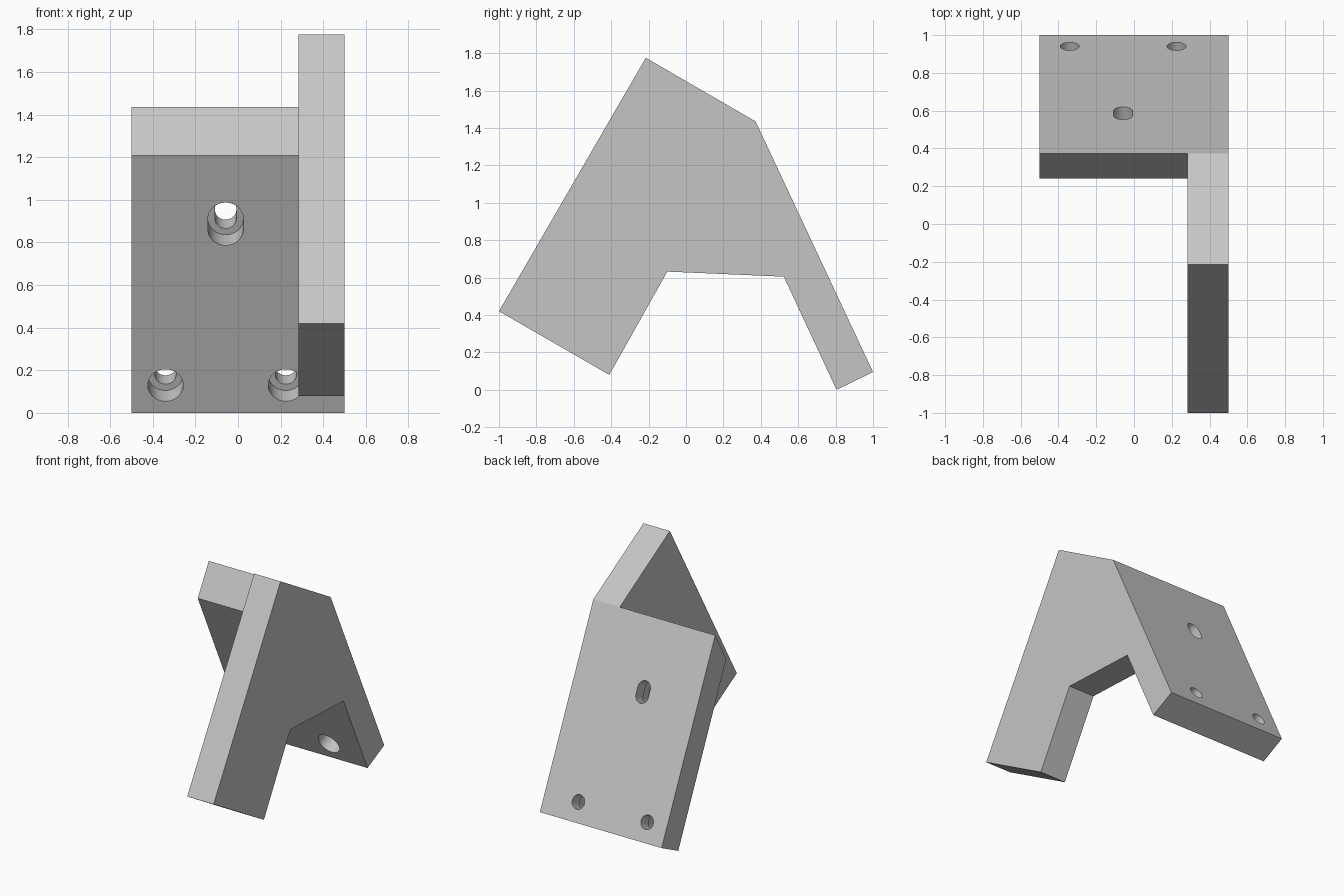
import bpy
import bmesh
from math import cos, sin, tau
from mathutils import Matrix, Vector

cube = bpy.data.objects.get("Cube")
if cube:
    bpy.data.objects.remove(cube, do_unlink=True)

grey = bpy.data.materials.new("plain_grey")
grey.use_nodes = True
grey.diffuse_color = (0.56, 0.56, 0.56, 1)
grey.node_tree.nodes["Principled BSDF"].inputs["Base Color"].default_value = (0.56, 0.56, 0.56, 1)


def make_object(name, bm):
    bmesh.ops.recalc_face_normals(bm, faces=bm.faces)
    mesh = bpy.data.meshes.new(name)
    bm.to_mesh(mesh)
    bm.free()
    mesh.materials.append(grey)
    obj = bpy.data.objects.new(name, mesh)
    bpy.context.collection.objects.link(obj)
    return obj


# Side profile of the bracket as (y, z), and the inner top edge of the sloping plate
front_low, peak, back_top, heel = (-1, 0.42), (-0.215, 1.775), (0.372, 1.435), (1, 0.095)
toe, arch_back, arch_front, front_toe = (0.805, 0), (0.523, 0.605), (-0.1, 0.632), (-0.41, 0.08)
inner_top = (0.242, 1.208)
LEFT, STEP, RIGHT = 0.5, 0.283, -0.5

bm = bmesh.new()
corners = {}


def corner(x, p):
    if (x, p) not in corners:
        corners[x, p] = bm.verts.new((x, *p))
    return corners[x, p]


def face(*points):
    bm.faces.new([corner(x, p) for x, p in points])


# Flat sides of the upright plate and the sloping plate
face(*[(LEFT, p) for p in (front_low, peak, back_top, heel, toe, arch_back, arch_front, front_toe)])
face(*[(STEP, p) for p in (front_low, peak, back_top, inner_top, arch_back, arch_front, front_toe)])
face(*[(RIGHT, p) for p in (back_top, heel, toe, inner_top)])

# Rim of the upright plate
for a, b in ((front_low, peak), (peak, back_top), (arch_back, arch_front),
             (arch_front, front_toe), (front_toe, front_low)):
    face((LEFT, a), (LEFT, b), (STEP, b), (STEP, a))

# Back, bottom, inner and top faces of the sloping plate
face((LEFT, back_top), (LEFT, heel), (RIGHT, heel), (RIGHT, back_top), (STEP, back_top))
face((LEFT, heel), (LEFT, toe), (RIGHT, toe), (RIGHT, heel))
face((LEFT, toe), (LEFT, arch_back), (STEP, arch_back), (STEP, inner_top),
     (RIGHT, inner_top), (RIGHT, toe))
face((STEP, inner_top), (STEP, back_top), (RIGHT, back_top), (RIGHT, inner_top))
bracket = make_object("angle_bracket", bm)


def drill(origin, axis, side, radius, start, end, slot=0.0, count=48):
    """Cut a round or slotted hole along an axis."""
    axis = Vector(axis).normalized()
    side = Vector(side)
    up = axis.cross(side)
    frame = Matrix((side, up, axis)).transposed().to_4x4()
    frame.translation = origin
    cut = bmesh.new()
    ring = []
    for i in range(count):
        a = tau * (i + 0.5) / count
        shift = slot if sin(a) > 0 else -slot
        ring.append(cut.verts.new((radius * cos(a), radius * sin(a) + shift, start)))
    cap = cut.faces.new(ring)
    grown = bmesh.ops.extrude_face_region(cut, geom=[cap])["geom"]
    bmesh.ops.translate(cut, vec=(0, 0, end - start),
                        verts=[v for v in grown if isinstance(v, bmesh.types.BMVert)])
    cut.transform(frame)
    cutter = make_object("hole_cutter", cut)
    cutter.hide_render = True
    mod = bracket.modifiers.new("hole", "BOOLEAN")
    mod.operation = "DIFFERENCE"
    mod.solver = "EXACT"
    mod.object = cutter
    bpy.context.view_layer.objects.active = bracket
    bpy.ops.object.modifier_apply(modifier=mod.name)
    bpy.data.objects.remove(cutter, do_unlink=True)


# Counterbored holes through the upright plate
for y, z in ((-0.207, 1.12), (-0.547, 0.53)):
    for radius, start in ((0.163, -0.07), (0.097, -0.3)):
        drill((LEFT, y, z), (1, 0, 0), (0, 1, 0), radius, start, 0.1)

# Counterbored holes through the sloping plate, the upper one slotted
slope = Vector((0, heel[0] - back_top[0], heel[1] - back_top[1])).normalized()
outward = Vector((0, -slope.z, slope.y))
foot = Vector((0, *toe))
for x, rise, slot in ((-0.34, 0.143, 0), (0.225, 0.143, 0), (-0.058, 0.978, 0.028)):
    spot = foot - slope * rise + Vector((x, 0, 0))
    for radius, end in ((0.083, 0.12), (0.05, 0.3)):
        drill(spot, outward, (1, 0, 0), radius, -0.05, end, slot)

# Smooth hole walls, crisp edges
bpy.ops.object.select_all(action="DESELECT")
bracket.select_set(True)
bpy.context.view_layer.objects.active = bracket
bpy.ops.object.shade_smooth_by_angle()
